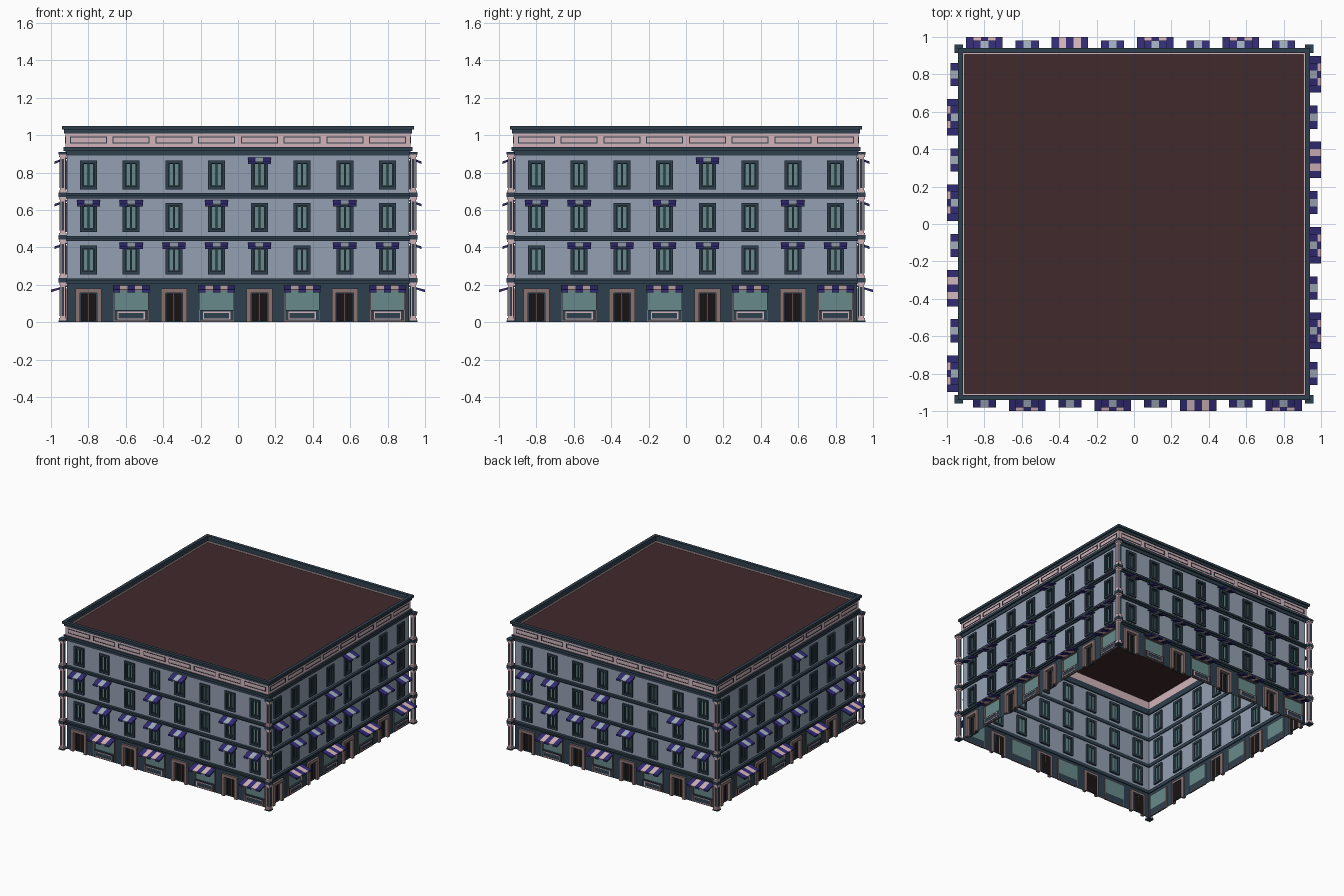
import bpy, bmesh, math
from mathutils import Matrix

if "Cube" in bpy.data.objects:
    bpy.data.objects.remove(bpy.data.objects["Cube"])

COL = {"stone": "95A0B2", "slate": "2F404E", "pink": "D2B4BA", "glass": "688A8A", "navy": "322C74",
       "roof": "40292C", "black": "1A1414", "brown": "8A7472", "pale": "A0ABBB"}


def material(key):
    m = bpy.data.materials.get(key) or bpy.data.materials.new(key)
    rgb = [int(COL[key][i:i + 2], 16) / 255 for i in (0, 2, 4)]
    m.diffuse_color = [c / 12.92 if c < 0.04 else ((c + 0.055) / 1.055) ** 2.4 for c in rgb] + [1]
    m.use_nodes = True
    m.node_tree.nodes["Principled BSDF"].inputs["Base Color"].default_value = m.diffuse_color
    return m


parts = {}  # (name, colour) -> bmesh of the front side only


def bm_of(name, col):
    return parts.setdefault((name, col), bmesh.new())


def face(name, col, pts):
    bm = bm_of(name, col)
    bm.faces.new([bm.verts.new(p) for p in pts])


def panel(name, col, x0, x1, y, z0, z1):
    face(name, col, [(x0, y, z0), (x1, y, z0), (x1, y, z1), (x0, y, z1)])


def box(name, col, x0, x1, y0, y1, z0, z1):
    mat = Matrix.Translation(((x0 + x1) / 2, (y0 + y1) / 2, (z0 + z1) / 2)) @ \
        Matrix.Diagonal((x1 - x0, y1 - y0, z1 - z0, 1))
    bmesh.ops.create_cube(bm_of(name, col), size=1, matrix=mat)


def ring(name, col, x0, x1, y0, y1, z0, z1, t, bottom=True):
    """Rectangular frame made of bars of width t."""
    box(name, col, x0, x0 + t, y0, y1, z0, z1)
    box(name, col, x1 - t, x1, y0, y1, z0, z1)
    box(name, col, x0 + t, x1 - t, y0, y1, z1 - t, z1)
    if bottom:
        box(name, col, x0 + t, x1 - t, y0, y1, z0, z0 + t)


def wall(name, col, z0, z1, openings):
    """Single-skin wall with rectangular openings (centre, width, bottom, top)."""
    x = -W
    for c, w, a, b in openings:
        panel(name, col, x, c - w / 2, -W, z0, z1)
        if a > z0:
            panel(name, col, c - w / 2, c + w / 2, -W, z0, a)
        panel(name, col, c - w / 2, c + w / 2, -W, b, z1)
        x = c + w / 2
    panel(name, col, x, W, -W, z0, z1)


def awning(name, c, width, n, reach, top, light):
    """Sloped striped cloth with a short hanging edge."""
    s = width / n
    for i in range(n):
        col = light if i % 2 else "navy"
        x0, x1 = c - width / 2 + i * s, c - width / 2 + (i + 1) * s
        low = top - 0.022
        drop = low - (0.006 if i % 2 else 0.014)
        face(name, col, [(x0, -reach, low), (x1, -reach, low), (x1, -W, top), (x0, -W, top)])
        panel(name, col, x0, x1, -reach, drop, low)
        face(name, col, [(x0, -reach, drop), (x0, -W, top - 0.008), (x1, -W, top - 0.008), (x1, -reach, drop)])
    for x in (c - width / 2, c + width / 2):
        face(name, "navy", [(x, -reach, low), (x, -reach, low - 0.014), (x, -W, top - 0.008), (x, -W, top)])


W = 0.915
STEP = 0.2275
BAYS = [(i - 3.5) * 0.2285 for i in range(8)]
AWNINGS = [{1, 2, 3, 4, 6, 7}, {0, 1, 3, 6}, {4}]

# Upper floors: walls, windows, small awnings
for f in range(3):
    base = STEP * (f + 1)
    za, zb = base + 0.028, base + 0.183
    wall("upper_wall", "stone", base, base + 0.2085, [(c, 0.086, za, zb) for c in BAYS])
    for i, c in enumerate(BAYS):
        ring("window_frame", "slate", c - 0.045, c + 0.045, -0.927, -0.900, za, zb, 0.016)
        ring("window_sash", "slate", c - 0.029, c + 0.029, -0.915, -0.902, za + 0.016, zb - 0.016, 0.005)
        box("window_mullion", "slate", c - 0.005, c + 0.005, -0.915, -0.902, za + 0.02, zb - 0.02)
        panel("window_glass", "glass", c - 0.03, c + 0.03, -0.906, za + 0.015, zb - 0.015)
        if i in AWNINGS[f]:
            awning("window_awning", c, 0.124, 3, 0.982, base + 0.199, "pale")

# Ground floor: doors and shop windows alternate
wall("ground_wall", "slate", 0, 0.209,
     [(c, 0.09, 0, 0.158) if i % 2 == 0 else (c, 0.18, 0.062, 0.175) for i, c in enumerate(BAYS)])
for i, c in enumerate(BAYS):
    if i % 2 == 0:
        ring("door_surround", "brown", c - 0.07, c + 0.07, -0.931, -0.905, 0, 0.181, 0.024, False)
        panel("door_panes", "black", c - 0.047, c + 0.047, -0.897, 0, 0.158)
        ring("door_leaf_frame", "slate", c - 0.046, c + 0.046, -0.906, -0.897, 0, 0.158, 0.008)
        box("door_centre_post", "brown", c - 0.004, c + 0.004, -0.906, -0.897, 0.008, 0.15)
    else:
        ring("shop_frame", "brown", c - 0.094, c + 0.094, -0.923, -0.908, 0.004, 0.18, 0.005)
        panel("shop_glass", "glass", c - 0.09, c + 0.09, -0.908, 0.06, 0.176)
        box("shop_sill", "slate", c - 0.089, c + 0.089, -0.925, -0.910, 0.009, 0.064)
        ring("shop_sill_trim", "pink", c - 0.073, c + 0.073, -0.929, -0.924, 0.014, 0.056, 0.006)
        awning("shop_awning", c, 0.195, 5, 1.0, 0.196, "pink")

# Ledges between floors
for f in range(1, 4):
    z = STEP * f
    box("ledge_lower", "slate", -0.925, 0.925, -0.925, -0.908, z - 0.02, z - 0.008)
    box("ledge_upper", "slate", -0.935, 0.935, -0.935, -0.908, z - 0.008, z + 0.007)

# Frieze with panels, then the stepped cornice
box("frieze_base", "slate", -0.922, 0.922, -0.922, -0.905, 0.89, 0.915)
box("frieze_base_lip", "slate", -0.934, 0.934, -0.934, -0.905, 0.915, 0.936)
box("frieze", "pink", -0.922, 0.922, -0.922, -0.907, 0.936, 1.01)
for c in BAYS:
    ring("frieze_panel", "slate", c - 0.099, c + 0.099, -0.925, -0.921, 0.956, 0.993, 0.005)
box("cornice_lower", "slate", -0.929, 0.929, -0.929, -0.914, 1.01, 1.03)
box("cornice_upper", "slate", -0.94, 0.94, -0.94, -0.914, 1.03, 1.05)

# Corner column, one stacked segment per floor
K = 0.937


def block(name, col, h, z0, z1):
    box(name, col, -K - h, -K + h, -K - h, -K + h, z0, z1)


for f in range(4):
    z0, z1 = STEP * f, STEP * (f + 1)
    block("column_base", "slate", 0.023, z0, z0 + 0.01)
    block("column_base_trim", "pink", 0.02, z0 + 0.01, z0 + 0.022)
    block("column_shaft", "pink", 0.016, z0 + 0.022, z1 - 0.026)
    for a, b in ((0.006, 0.0175), (0.0175, 0.006)):
        box("column_groove", "slate", -K - a, -K + a, -K - b, -K + b, z0 + 0.034, z1 - 0.038)
    block("column_capital_trim", "pink", 0.02, z1 - 0.026, z1 - 0.014)
    block("column_capital", "slate", 0.023, z1 - 0.014, z1)

# Turn the front side into all four sides and make the objects
for (name, col), bm in parts.items():
    src = bm.verts[:] + bm.edges[:] + bm.faces[:]
    for k in (1, 2, 3):
        new = bmesh.ops.duplicate(bm, geom=src)["geom"]
        bmesh.ops.rotate(bm, verts=[v for v in new if isinstance(v, bmesh.types.BMVert)],
                         cent=(0, 0, 0), matrix=Matrix.Rotation(k * math.pi / 2, 3, 'Z'))
    if "awning" in name:
        name += "_" + ("dark" if col == "navy" else "light") + "_stripes"
    me = bpy.data.meshes.new(name)
    bm.to_mesh(me)
    bm.free()
    me.materials.append(material(col))
    bpy.context.collection.objects.link(bpy.data.objects.new(name, me))

# Flat roof behind the parapet
bpy.ops.mesh.primitive_plane_add(size=1.836, location=(0, 0, 1.0))
roof = bpy.context.object
roof.name = "roof"
roof.data.materials.append(material("roof"))
